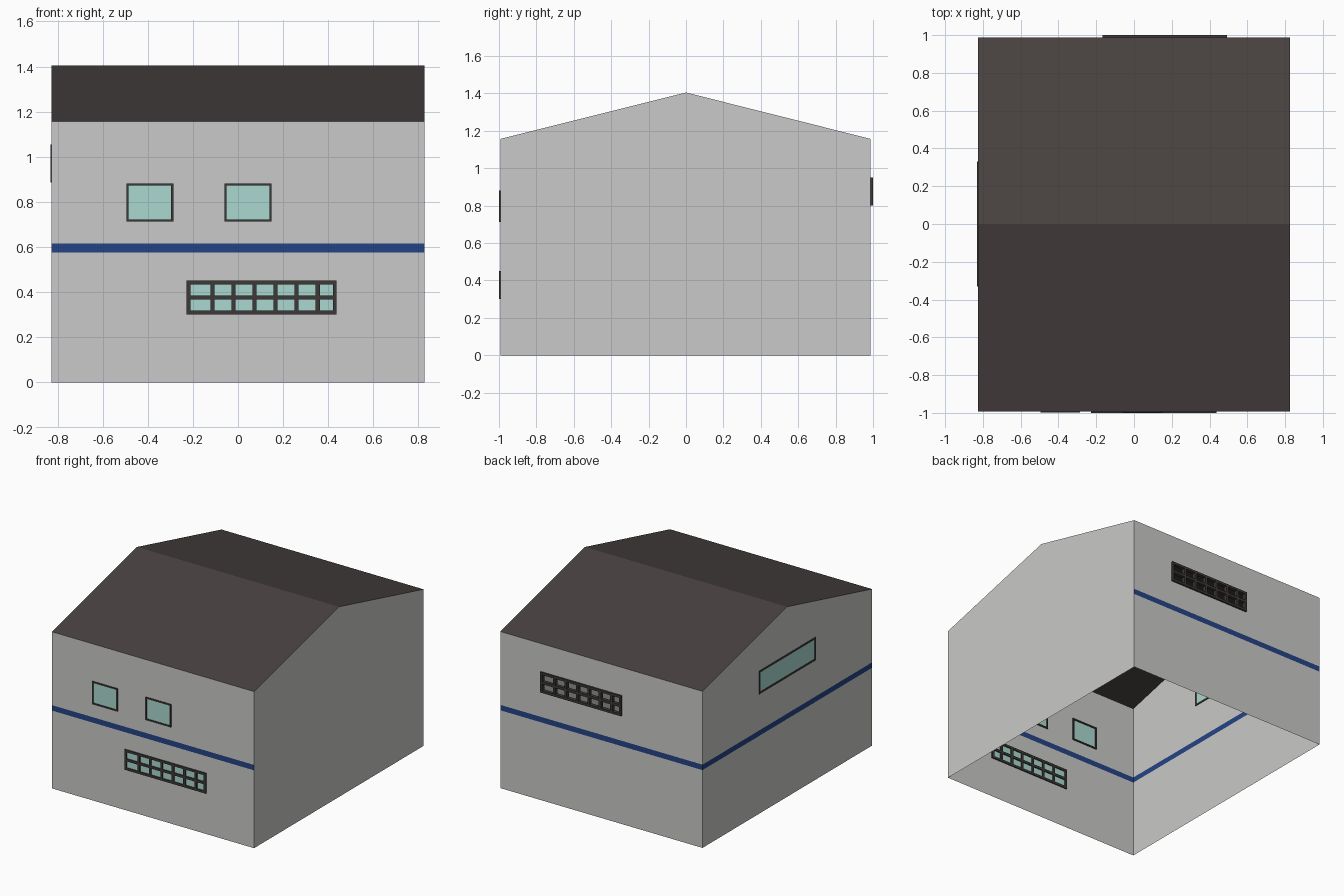
import bpy, bmesh
from mathutils import Vector

if "Cube" in bpy.data.objects:
    bpy.data.objects.remove(bpy.data.objects["Cube"])


def material(name, r, g, b):
    """Flat colour from sRGB bytes."""
    m = bpy.data.materials.new(name)
    lin = [((c / 255 + 0.055) / 1.055) ** 2.4 for c in (r, g, b)]
    m.diffuse_color = (*lin, 1)
    m.use_nodes = True
    m.node_tree.nodes["Principled BSDF"].inputs["Base Color"].default_value = m.diffuse_color
    return m


WALL = material("wall_grey", 201, 202, 200)
ROOF = material("roof_brown", 72, 65, 64)
BAND = material("band_blue", 36, 67, 133)
FRAME = material("frame_dark", 62, 57, 56)
GLASS = material("glass_teal", 170, 216, 208)

HX, Y0, Y1 = 0.826, -0.992, 0.987      # wall planes
EAVE, RIDGE = 1.157, 1.405
BAND_Z = (0.575, 0.615)

# Each side: origin on the wall plane, and the direction running to the viewer's right
SIDES = {
    "front": (Vector((0, Y0, 0)), Vector((1, 0, 0))),
    "back": (Vector((0, Y1, 0)), Vector((-1, 0, 0))),
    "left": (Vector((-HX, 0, 0)), Vector((0, -1, 0))),
    "right": (Vector((HX, 0, 0)), Vector((0, 1, 0))),
}


def sheet(name, side, us, vs, mats, is_hole=None, index=None, gable=False, depth=0):
    """Flat grid of cells on a wall plane, with holes, colour rule and optional thickness."""
    origin, right = SIDES[side]
    us, vs = sorted(set(us)), sorted(set(vs))
    bm = bmesh.new()

    def face(points, mat=0):
        f = bm.faces.new([bm.verts.new(origin + right * u + Vector((0, 0, v))) for u, v in points])
        f.material_index = mat

    for a, b in zip(us, us[1:]):
        for c, d in zip(vs, vs[1:]):
            mu, mv = (a + b) / 2, (c + d) / 2
            if is_hole and is_hole(mu, mv):
                continue
            face([(a, c), (b, c), (b, d), (a, d)], index(mv) if index else 0)
    if gable:
        face([(us[0], EAVE), (us[-1], EAVE), (0, RIDGE)])
    bmesh.ops.remove_doubles(bm, verts=bm.verts, dist=1e-5)
    mesh = bpy.data.meshes.new(name)
    bm.to_mesh(mesh)
    bm.free()
    for m in mats:
        mesh.materials.append(m)
    ob = bpy.data.objects.new(name, mesh)
    bpy.context.collection.objects.link(ob)
    if depth:
        mod = ob.modifiers.new("thickness", 'SOLIDIFY')
        mod.thickness, mod.offset = depth, 0
    return ob


def inside(rect, u, v):
    return rect[0] < u < rect[1] and rect[2] < v < rect[3]


def wall(side, u0, u1, openings, band=True, gable=False):
    """Wall sheet with window openings and a painted blue band."""
    us, vs = [u0, u1], [0, EAVE, *BAND_Z]
    for r in openings:
        us += r[:2]
        vs += r[2:]
    sheet(side + "_wall", side, us, vs, [WALL, BAND],
          lambda u, v: any(inside(r, u, v) for r in openings),
          lambda v: int(band and BAND_Z[0] < v < BAND_Z[1]), gable)


def window(name, side, rect, border, depth, bars=(), rail=None, glass=True):
    """Window frame with optional glazing bars and glass pane."""
    u0, u1, v0, v1 = rect
    half = 0.009
    us = [u0, u0 + border, u1 - border, u1]
    vs = [v0, v0 + border, v1 - border, v1]
    centres = [u0 + b for b in bars]
    for c in centres:
        us += [c - half, c + half]
    if rail:
        vs += [v0 + rail - half, v0 + rail + half]
    opening = (u0 + border, u1 - border, v0 + border, v1 - border)

    def is_hole(u, v):
        on_bar = any(abs(u - c) < half for c in centres)
        on_rail = rail and abs(v - v0 - rail) < half
        return inside(opening, u, v) and not on_bar and not on_rail

    sheet(name + "_frame", side, us, vs, [FRAME], is_hole, depth=depth)
    if glass:
        sheet(name + "_glass", side, opening[:2], opening[2:], [GLASS])


# Window rectangles: u0, u1, v0, v1 as seen facing the wall
upper = [(-0.495, -0.286, 0.713, 0.882), (-0.060, 0.149, 0.713, 0.882)]
front_grid = (-0.228, 0.437, 0.301, 0.451)
back_grid = (-0.493, 0.168, 0.801, 0.951)
side_strip = (-0.33, 0.33, 0.885, 1.055)
bars = [0.115 + 0.0933 * i for i in range(6)]

# Walls
wall("front", -HX, HX, upper + [front_grid])
wall("back", -HX, HX, [back_grid])
wall("left", -Y1, -Y0, [side_strip], gable=True)
wall("right", Y0, Y1, [], band=False, gable=True)

# Windows
for i, r in enumerate(upper):
    window(f"upper_window_{i + 1}", "front", r, 0.01, 0.014)
window("front_grid_window", "front", front_grid, 0.017, 0.016, bars, 0.075)
window("back_grid_window", "back", back_grid, 0.017, 0.026, bars, 0.075, glass=False)
window("side_window", "left", side_strip, 0.012, 0.01)

# Roof: two thin slopes meeting at the ridge
verts = [(x, y, z) for y, z in ((Y0, EAVE), (0, RIDGE), (Y1, EAVE)) for x in (-HX, HX)]
roof_mesh = bpy.data.meshes.new("roof")
roof_mesh.from_pydata(verts, [], [(0, 1, 3, 2), (2, 3, 5, 4)])
roof_mesh.materials.append(ROOF)
bpy.context.collection.objects.link(bpy.data.objects.new("roof", roof_mesh))
